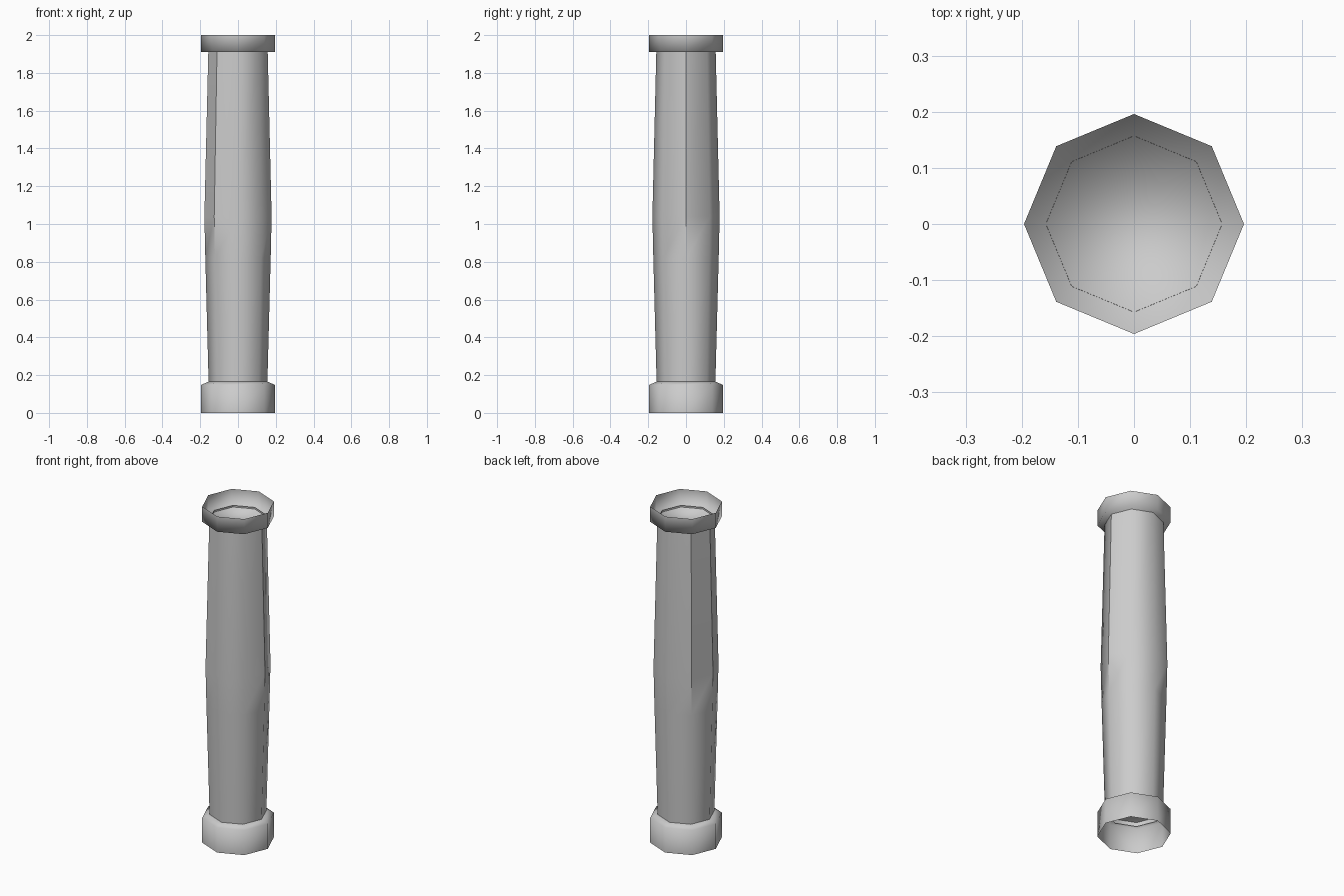
import bpy, bmesh, math

cube = bpy.data.objects.get("Cube")
if cube:
    bpy.data.objects.remove(cube, do_unlink=True)

SIDES = 8

stone = bpy.data.materials.new("grey_stone")
stone.use_nodes = True
colour = (0.6, 0.6, 0.6, 1)
stone.diffuse_color = colour
stone.node_tree.nodes["Principled BSDF"].inputs["Base Color"].default_value = colour


def lathe(name, profile, cap=None, creases=(), crease_above=0):
    """Open octagonal shell from (radius, height) points, bottom to top."""
    bm = bmesh.new()
    rings = []
    for r, z in profile:
        angles = [math.tau * i / SIDES for i in range(SIDES)]
        rings.append([bm.verts.new((r * math.cos(a), r * math.sin(a), z)) for a in angles])
    for low, high in zip(rings, rings[1:]):
        for i in range(SIDES):
            j = (i + 1) % SIDES
            bm.faces.new((low[i], low[j], high[j], high[i]))
    if cap == "top":
        bm.faces.new(rings[-1])
    elif cap == "bottom":
        bm.faces.new(rings[0][::-1])
    for face in bm.faces:
        face.smooth = True
    # Hard vertical corners
    for i in creases:
        for low, high in zip(rings, rings[1:]):
            if low[i].co.z >= crease_above:
                bm.edges.get((low[i], high[i])).smooth = False
    mesh = bpy.data.meshes.new(name)
    bm.to_mesh(mesh)
    bm.free()
    mesh.materials.append(stone)
    obj = bpy.data.objects.new(name, mesh)
    bpy.context.collection.objects.link(obj)
    return obj


# Gently swelling shaft, open at both ends and poking through the collars
lathe("shaft",
      [(0.155, 0.14), (0.173, 0.82), (0.178, 1.04), (0.157, 1.92)],
      creases=(0, 3, 4, 5), crease_above=0.8)

# Lower collar: hollow underneath, with a slightly sloping shoulder
lathe("base_collar", [(0.196, 0), (0.196, 0.148), (0.157, 0.165)], cap="top")

# Upper collar: open cup with a flat floor
lathe("top_collar", [(0.196, 1.91), (0.196, 2)], cap="bottom")
